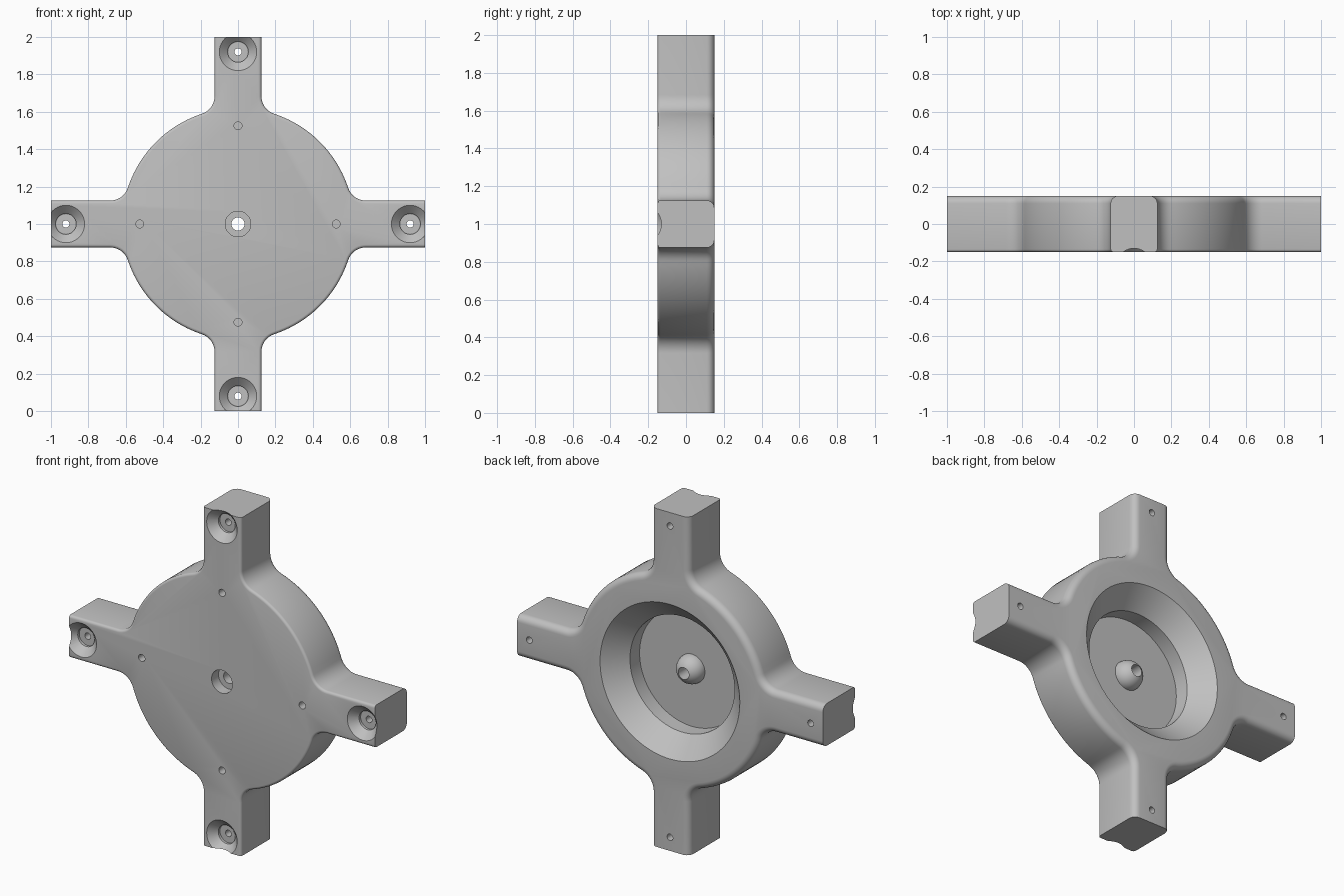
import bpy
import bmesh
from math import sin, cos, pi, sqrt, atan2, radians

old = bpy.data.objects.get("Cube")
if old:
    bpy.data.objects.remove(old, do_unlink=True)

HALF, ARM, DISC, BLEND, THICK = 0.125, 1.0, 0.62, 0.1, 0.15
BACK_ROUND, FRONT_ROUND = 0.04, 0.015

grey = bpy.data.materials.new("plain_grey")
grey.use_nodes = True
grey.diffuse_color = (0.53, 0.53, 0.53, 1)
grey.node_tree.nodes["Principled BSDF"].inputs["Base Color"].default_value = grey.diffuse_color


def arc(cx, cz, r, a, b, n):
    return [(cx + r * cos(a + (b - a) * i / n), cz + r * sin(a + (b - a) * i / n))
            for i in range(n + 1)]


def outline(inset):
    """Disc with four blended arms, shrunk sideways by inset."""
    w, side = HALF - inset, HALF + BLEND
    c = sqrt((DISC + BLEND) ** 2 - side ** 2)
    t = atan2(side, c)
    r = BLEND + inset
    quarter = [(ARM, w)] + arc(c, side, r, 1.5 * pi, pi + t, 10)
    quarter += arc(0, 0, DISC - inset, t, pi / 2 - t, 20)[1:-1]
    quarter += arc(side, c, r, 1.5 * pi - t, pi, 10) + [(w, ARM)]
    points = []
    for k in range(4):
        for x, z in quarter:
            for _ in range(k):
                x, z = -z, x
            points.append((x, z))
    return points


def make_object(name, bm):
    bmesh.ops.recalc_face_normals(bm, faces=bm.faces[:])
    mesh = bpy.data.meshes.new(name)
    bm.to_mesh(mesh)
    bm.free()
    mesh.materials.append(grey)
    obj = bpy.data.objects.new(name, mesh)
    bpy.context.collection.objects.link(obj)
    return obj


def lathe(bm, profile, x, z, n):
    """Closed turned solid around the y axis; profile is (radius, y)."""
    rings = []
    for r, y in profile:
        if r == 0:
            rings.append([bm.verts.new((x, y, z))] * n)
        else:
            rings.append([bm.verts.new((x + px, y, z + pz))
                          for px, pz in arc(0, 0, r, 0, 2 * pi, n)[:-1]])
    for a, b in zip(rings, rings[1:]):
        for i in range(n):
            j = (i + 1) % n
            corners = list(dict.fromkeys((a[i], a[j], b[j], b[i])))
            bm.faces.new(corners)


# Body: stacked outlines with rounded front and back rims
levels = []
for i in range(4):
    a = i / 3 * pi / 2
    levels.append((FRONT_ROUND * (1 - sin(a)), -THICK + FRONT_ROUND * (1 - cos(a))))
for i in range(7):
    a = i / 6 * pi / 2
    levels.append((BACK_ROUND * (1 - cos(a)), THICK - BACK_ROUND * (1 - sin(a))))
bm = bmesh.new()
rings = [[bm.verts.new((x, y, z + 1)) for x, z in outline(d)] for d, y in levels]
for a, b in zip(rings, rings[1:]):
    for i in range(len(a)):
        j = (i + 1) % len(a)
        bm.faces.new((a[i], a[j], b[j], b[i]))
bm.faces.new(rings[0])
bm.faces.new(rings[-1])
body = make_object("four_arm_body", bm)

# Central pocket around a pierced dome, with a front counterbore
FLOOR, OUT = -0.055, THICK + 0.01
dome = [(r, y) for r, y in arc(0, FLOOR, 0.085, 0, radians(65.7), 10)]
pocket = [(0, OUT), (0.467, OUT), (0.342, 0.035), (0.342, FLOOR)] + dome
pocket += [(0.035, -0.085), (0.068, -0.085), (0.068, -OUT), (0, -OUT)]
bm = bmesh.new()
lathe(bm, pocket, 0, 1, 96)

# Countersunk screw hole in each arm and a blind pin hole near the rim
screw = [(0, -OUT), (0.11, -OUT), (0.055, -0.105), (0.055, -0.09),
         (0.019, -0.09), (0.019, OUT), (0, OUT)]
pin = [(0, -OUT), (0.021, -OUT), (0.021, -0.09), (0, -0.09)]
for dx, dz in ((1, 0), (0, 1), (-1, 0), (0, -1)):
    lathe(bm, screw, 0.92 * dx, 1 + 0.92 * dz, 40)
    lathe(bm, pin, 0.525 * dx, 1 + 0.525 * dz, 24)
cutter = make_object("hole_cutter", bm)
cutter.hide_render = True

# Cut the holes, then shade
mod = body.modifiers.new("holes", "BOOLEAN")
mod.operation = "DIFFERENCE"
mod.solver = "EXACT"
mod.object = cutter
bpy.ops.object.select_all(action="DESELECT")
bpy.context.view_layer.objects.active = body
body.select_set(True)
bpy.ops.object.modifier_apply(modifier=mod.name)
bpy.data.objects.remove(cutter, do_unlink=True)
bpy.ops.object.shade_smooth_by_angle(angle=radians(32))
